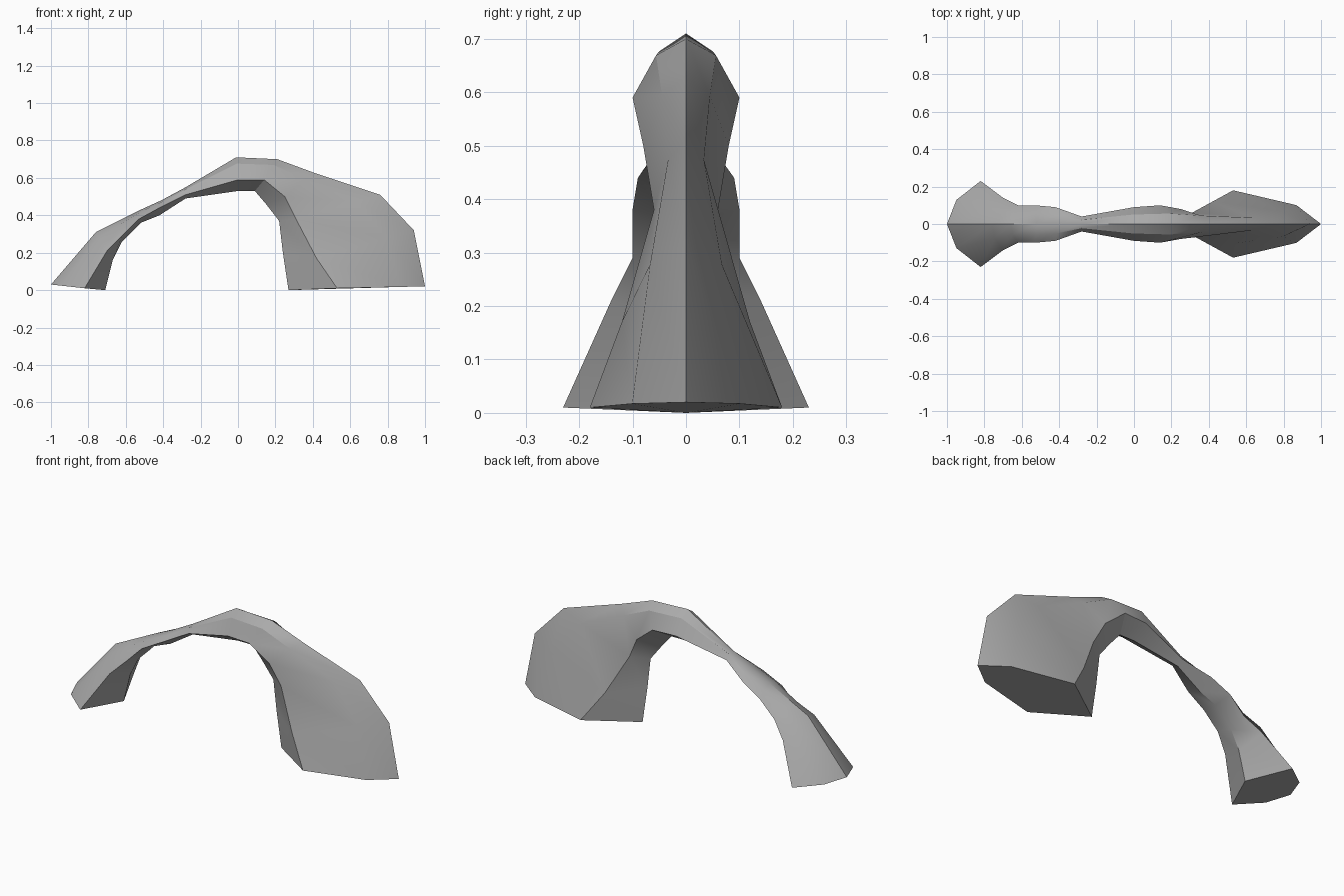
import bpy
import bmesh
import math
from mathutils import Vector

# Remove the default object
default_cube = bpy.data.objects.get("Cube")
if default_cube:
    bpy.data.objects.remove(default_cube, do_unlink=True)


def make_material(name, colour):
    material = bpy.data.materials.new(name)
    material.use_nodes = True
    material.diffuse_color = colour
    material.node_tree.nodes["Principled BSDF"].inputs["Base Color"].default_value = colour
    return material


def section_points(crest, flank, under):
    """Six-sided symmetric section: crest, shoulder, flank, underside, and the mirrored pair."""
    top = Vector((crest[0], 0, crest[1]))
    side = Vector(flank)
    bottom = Vector((under[0], 0, under[1]))
    shoulder = top.lerp(side, 0.28)
    shoulder.y = side.y * 0.56

    def mirrored(point):
        return Vector((point.x, -point.y, point.z))

    return [top, shoulder, side, bottom, mirrored(side), mirrored(shoulder)]


def loft(name, sections, material):
    """Skin consecutive sections with quads and close both feet."""
    bm = bmesh.new()
    rings = [[bm.verts.new(point) for point in section_points(*section)]
             for section in sections]
    for ring, following in zip(rings, rings[1:]):
        count = len(ring)
        for i in range(count):
            j = (i + 1) % count
            bm.faces.new((ring[i], ring[j], following[j], following[i]))
    bm.faces.new(rings[0])
    bm.faces.new(rings[-1])
    bmesh.ops.recalc_face_normals(bm, faces=bm.faces[:])

    mesh = bpy.data.meshes.new(name)
    bm.to_mesh(mesh)
    bm.free()
    mesh.materials.append(material)
    obj = bpy.data.objects.new(name, mesh)
    bpy.context.collection.objects.link(obj)
    return obj


stone = make_material("stone grey", (0.4, 0.4, 0.4, 1))

# Sections along the arch: crest (x, z), flank (x, y, z), underside (x, z)
arch_sections = [
    # slender right leg, from the foot upwards
    ((-1, .03), (-.82, .23, .01), (-.71, 0)),
    ((-.76, .31), (-.7, .14, .21), (-.67, .16)),
    ((-.66, .36), (-.62, .1, .29), (-.62, .26)),
    ((-.52, .43), (-.53, .1, .38), (-.52, .36)),
    ((-.41, .48), (-.42, .09, .44), (-.42, .4)),
    # thin neck and top of the span
    ((-.28, .55), (-.28, .04, .51), (-.28, .49)),
    ((-.01, .71), (0, .09, .59), (0, .53)),
    ((.21, .7), (.14, .1, .59), (.09, .53)),
    ((.4, .63), (.25, .08, .5), (.15, .46)),
    # broad left leg, down to the foot
    ((.76, .51), (.31, .06, .38), (.22, .37)),
    ((.94, .32), (.42, .12, .17), (.24, .2)),
    ((1, .02), (.53, .18, .01), (.27, 0)),
]
arch = loft("rock_arch", arch_sections, stone)

# Soft shading that keeps the strong creases
bpy.ops.object.select_all(action="DESELECT")
arch.select_set(True)
bpy.context.view_layer.objects.active = arch
bpy.ops.object.shade_smooth_by_angle(angle=math.radians(30))
